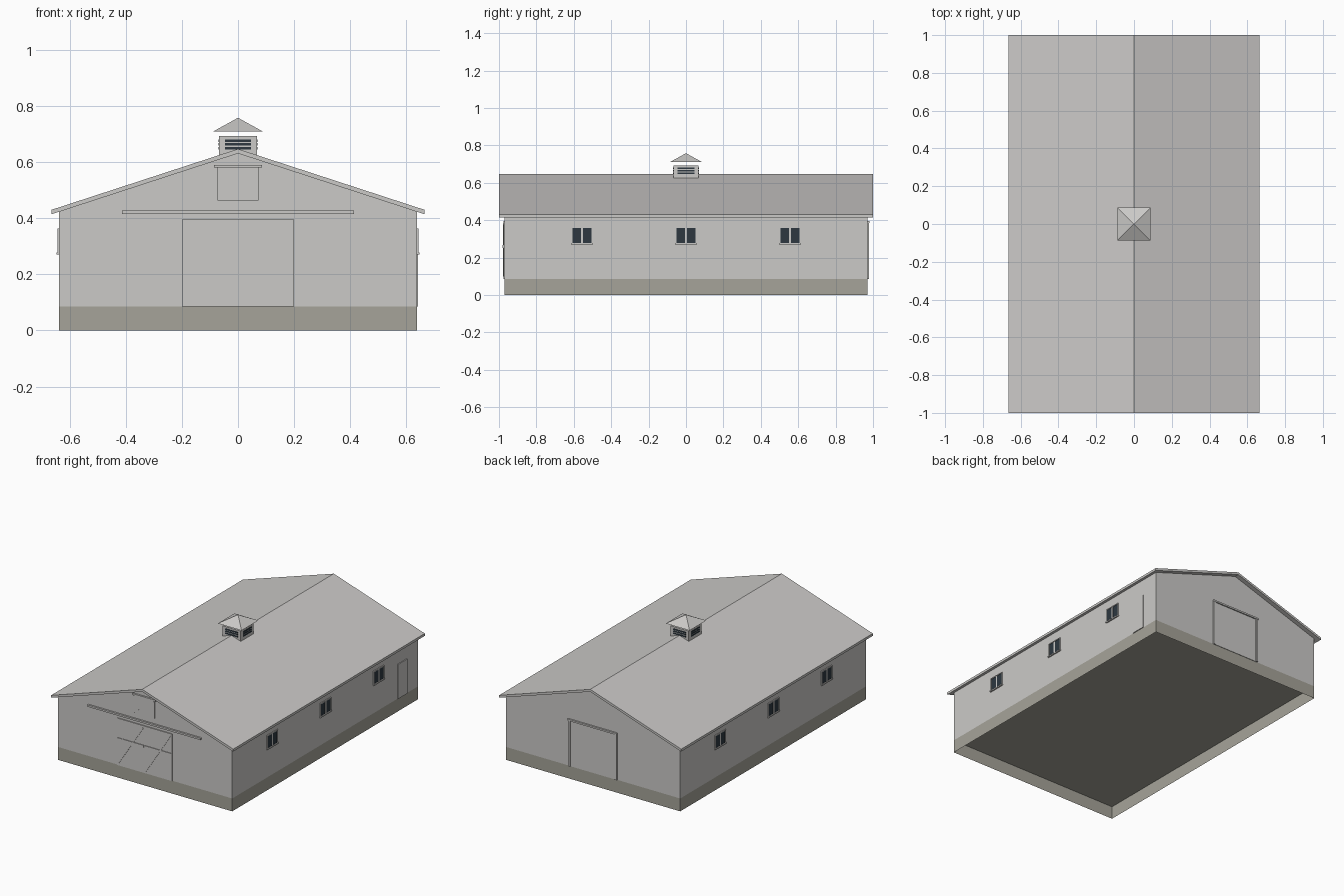
import bpy, bmesh, math
from mathutils import Matrix, Vector

cube = bpy.data.objects.get("Cube")
if cube:
    bpy.data.objects.remove(cube, do_unlink=True)


def material(name, rgb):
    m = bpy.data.materials.new(name)
    m.use_nodes = True
    m.diffuse_color = (*rgb, 1)
    m.node_tree.nodes["Principled BSDF"].inputs["Base Color"].default_value = (*rgb, 1)
    return m


SIDING = material("pale grey siding", (0.60, 0.59, 0.575))
STONE = material("stone foundation", (0.38, 0.37, 0.32))
GLASS = material("dark glass", (0.026, 0.039, 0.051))

# Main dimensions
HALF_W, HALF_L, BASE = 0.637, 0.97, 0.085
EAVE_X, RIDGE, EAVE, ROOF_T = 0.665, 0.647, 0.43, 0.016
SLOPE = (RIDGE - EAVE) / EAVE_X


def finish(name, bm, mat):
    bmesh.ops.recalc_face_normals(bm, faces=bm.faces)
    return finish_raw(name, bm, mat)


def finish_raw(name, bm, mat):
    mesh = bpy.data.meshes.new(name)
    bm.to_mesh(mesh)
    bm.free()
    mesh.materials.append(mat)
    obj = bpy.data.objects.new(name, mesh)
    bpy.context.scene.collection.objects.link(obj)
    return obj


def box(name, x, y, z, mat, open_bottom=False):
    """Box from (low, high) ranges on each axis."""
    bm = bmesh.new()
    size = [r[1] - r[0] for r in (x, y, z)]
    mid = [(r[1] + r[0]) / 2 for r in (x, y, z)]
    bmesh.ops.create_cube(bm, size=1, matrix=Matrix.Translation(mid) @ Matrix.Diagonal((*size, 1)))
    if open_bottom:
        drop_bottom(bm)
    return finish_raw(name, bm, mat)


def drop_bottom(bm):
    bm.normal_update()
    low = [f for f in bm.faces if f.normal.z < -0.99]
    bmesh.ops.delete(bm, geom=low, context='FACES')


def prism(name, profile, half_length, mat, open_bottom=False):
    """Extrude an (x, z) profile along y."""
    bm = bmesh.new()
    face = bm.faces.new([bm.verts.new((x, -half_length, z)) for x, z in profile])
    out = bmesh.ops.extrude_face_region(bm, geom=[face])
    moved = [v for v in out["geom"] if isinstance(v, bmesh.types.BMVert)]
    bmesh.ops.translate(bm, verts=moved, vec=(0, 2 * half_length, 0))
    bmesh.ops.recalc_face_normals(bm, faces=bm.faces)
    if open_bottom:
        drop_bottom(bm)
    return finish_raw(name, bm, mat)


def front_bar(name, start, end, width, y):
    """Slanted flat bar on the front wall between two (x, z) points."""
    a, b = Vector((start[0], 0, start[1])), Vector((end[0], 0, end[1]))
    d = b - a
    bm = bmesh.new()
    place = (Matrix.Translation((a + b) / 2 + Vector((0, y, 0)))
             @ Matrix.Rotation(-math.atan2(d.z, d.x), 4, 'Y')
             @ Matrix.Diagonal((d.length, 0.006, width, 1)))
    bmesh.ops.create_cube(bm, size=1, matrix=place)
    return finish_raw(name, bm, SIDING)


# Foundation, gabled walls and roof
box("foundation", (-HALF_W, HALF_W), (-HALF_L, HALF_L), (0, BASE), STONE, open_bottom=True)
under = RIDGE - ROOF_T
wall_top = under - SLOPE * HALF_W
prism("walls", [(-HALF_W, BASE), (HALF_W, BASE), (HALF_W, wall_top), (0, under),
                (-HALF_W, wall_top)], HALF_L, SIDING, open_bottom=True)
prism("roof", [(-EAVE_X, EAVE), (-EAVE_X, EAVE - ROOF_T), (0, under),
               (EAVE_X, EAVE - ROOF_T), (EAVE_X, EAVE), (0, RIDGE)], 1.0, SIDING)

# Sliding front doors with rails and braces
F = -HALF_L
for side, x0 in (("right", -0.2), ("left", 0.0)):
    box(f"front_door_{side}", (x0, x0 + 0.2), (F - 0.006, F), (BASE, 0.395), SIDING)
    box(f"front_door_rail_{side}", (x0 + 0.005, x0 + 0.195), (F - 0.01, F - 0.005),
        (0.252, 0.268), SIDING)
    front_bar(f"front_door_brace_{side}", (x0 + 0.01, 0.1), (x0 + 0.19, 0.38), 0.006, F - 0.006)
box("door_track", (-0.413, 0.413), (F - 0.012, F), (0.415, 0.427), SIDING)

# Loft door
box("loft_door", (-0.073, 0.073), (F - 0.006, F), (0.463, 0.58), SIDING)
box("loft_header", (-0.085, 0.085), (F - 0.012, F), (0.58, 0.59), SIDING)
front_bar("loft_brace", (-0.07, 0.467), (0.07, 0.575), 0.005, F - 0.006)

# Back door with frame
box("back_door", (-0.165, 0.165), (HALF_L, HALF_L + 0.003), (BASE, 0.385), SIDING)
for x in (-0.17, 0.17):
    box("back_door_post", (x - 0.007, x + 0.007), (HALF_L, HALF_L + 0.009), (BASE, 0.385), SIDING)
box("back_door_header", (-0.18, 0.18), (HALF_L, HALF_L + 0.011), (0.385, 0.396), SIDING)


def side_box(name, side, depth, y, z, mat):
    x = sorted((side * (HALF_W - 0.001), side * (HALF_W + depth)))
    box(name, x, y, z, mat)


# Side windows: glass, mullion, frame and sill
for side, label in ((1, "left"), (-1, "right")):
    for y in (-0.556, 0, 0.556):
        side_box(f"window_glass_{label}", side, 0.003, (y - 0.051, y + 0.051), (0.278, 0.358), GLASS)
        side_box(f"window_mullion_{label}", side, 0.005, (y - 0.005, y + 0.005), (0.278, 0.358), SIDING)
        for e in (-0.053, 0.053):
            side_box(f"window_jamb_{label}", side, 0.006, (y + e - 0.003, y + e + 0.003),
                     (0.275, 0.362), SIDING)
        side_box(f"window_head_{label}", side, 0.006, (y - 0.056, y + 0.056), (0.358, 0.364), SIDING)
        side_box(f"window_sill_{label}", side, 0.009, (y - 0.058, y + 0.058), (0.27, 0.278), SIDING)

# Side entry door on the left wall
side_box("entry_door", 1, 0.005, (0.753, 0.85), (BASE, 0.313), SIDING)

# Cupola with louvres on all four sides
C = 0.067
box("cupola_base", (-C, C), (-C, C), (0.6, 0.693), SIDING)
for z in (0.65, 0.664, 0.677):
    for s in (-1, 1):
        out = sorted((s * (C - 0.001), s * (C + 0.002)))
        box("louvre_slot", (-0.046, 0.046), out, (z - 0.0045, z + 0.0045), GLASS)
        box("louvre_slot", out, (-0.046, 0.046), (z - 0.0045, z + 0.0045), GLASS)

# Cupola pyramid cap
bm = bmesh.new()
bmesh.ops.create_cone(bm, cap_ends=True, segments=4, radius1=0.087 * math.sqrt(2), radius2=0,
                      depth=0.048, matrix=Matrix.Translation((0, 0, 0.734))
                      @ Matrix.Rotation(math.pi / 4, 4, 'Z'))
bmesh.ops.remove_doubles(bm, verts=bm.verts, dist=0.0001)
finish("cupola_cap", bm, SIDING)
